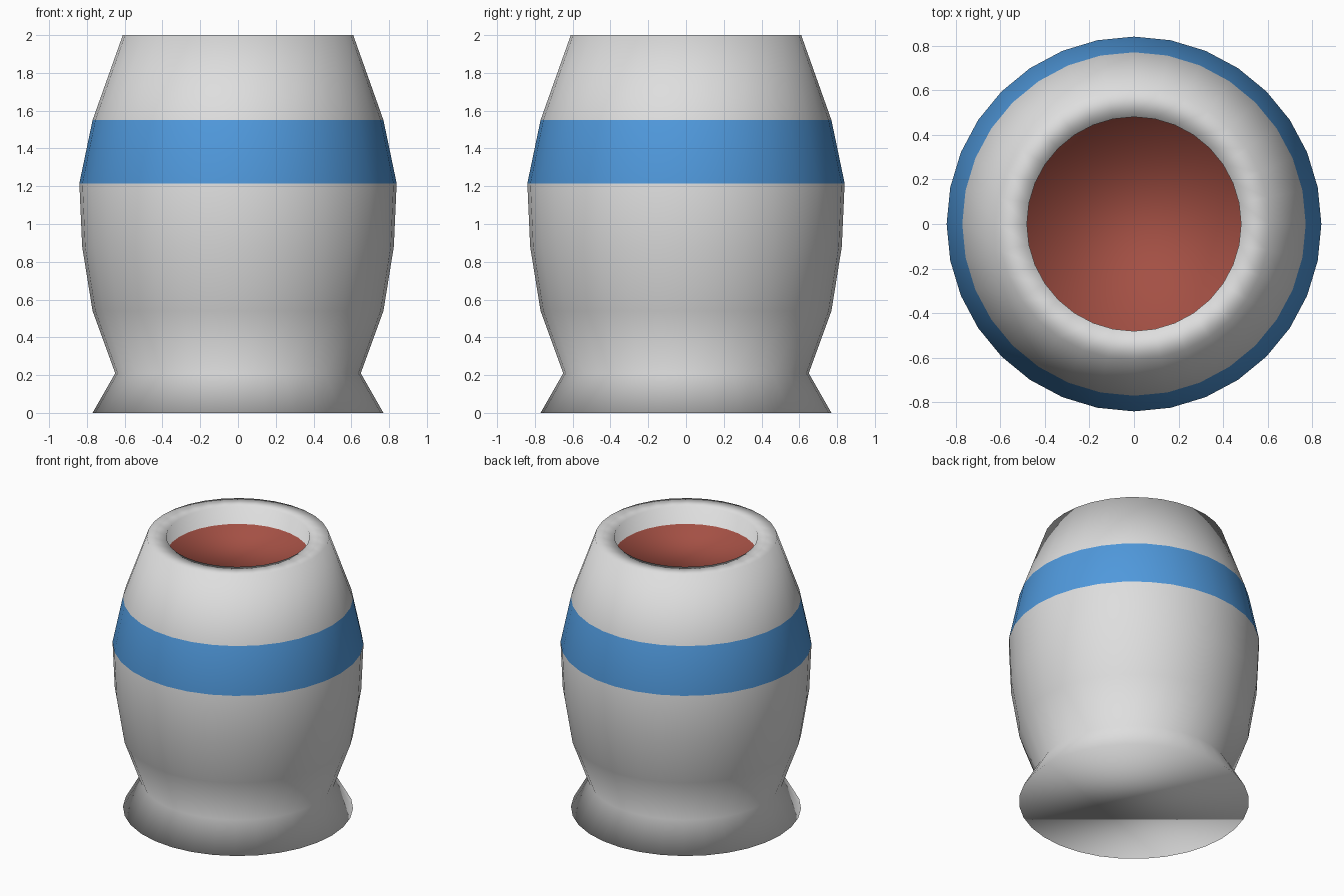
import bpy, bmesh, math

if "Cube" in bpy.data.objects:
    bpy.data.objects.remove(bpy.data.objects["Cube"])

SIDES = 32


def material(name, colour):
    m = bpy.data.materials.new(name)
    m.diffuse_color = (*colour, 1)
    m.use_nodes = True
    m.node_tree.nodes["Principled BSDF"].inputs["Base Color"].default_value = m.diffuse_color
    return m


white = material("glazed white", (0.73, 0.73, 0.73))
blue = material("band blue", (0.08, 0.32, 0.72))
red = material("filling red", (0.37, 0.08, 0.058))

# profile from base, up the outside, over the rim, down to the filling
profile = [(0.77, 0), (0.65, 0.21), (0.77, 0.54), (0.825, 0.88), (0.84, 1.215),
           (0.77, 1.55), (0.61, 2.0), (0.48, 2.0), (0.48, 1.87)]
BAND = 4  # profile segment that carries the blue band

bm = bmesh.new()
rings = [[bm.verts.new((r * math.cos(a), r * math.sin(a), z))
          for a in (2 * math.pi * i / SIDES for i in range(SIDES))]
         for r, z in profile]

# walls
for k, (low, high) in enumerate(zip(rings, rings[1:])):
    for i in range(SIDES):
        j = (i + 1) % SIDES
        f = bm.faces.new((low[i], low[j], high[j], high[i]))
        f.material_index = 1 if k == BAND else 0

# flat base and filling surface
bm.faces.new(rings[0][::-1])
bm.faces.new(rings[-1]).material_index = 2
for f in bm.faces:
    f.smooth = True

mesh = bpy.data.meshes.new("jar")
bm.to_mesh(mesh)
bm.free()
for m in (white, blue, red):
    mesh.materials.append(m)
bpy.context.collection.objects.link(bpy.data.objects.new("jar", mesh))
